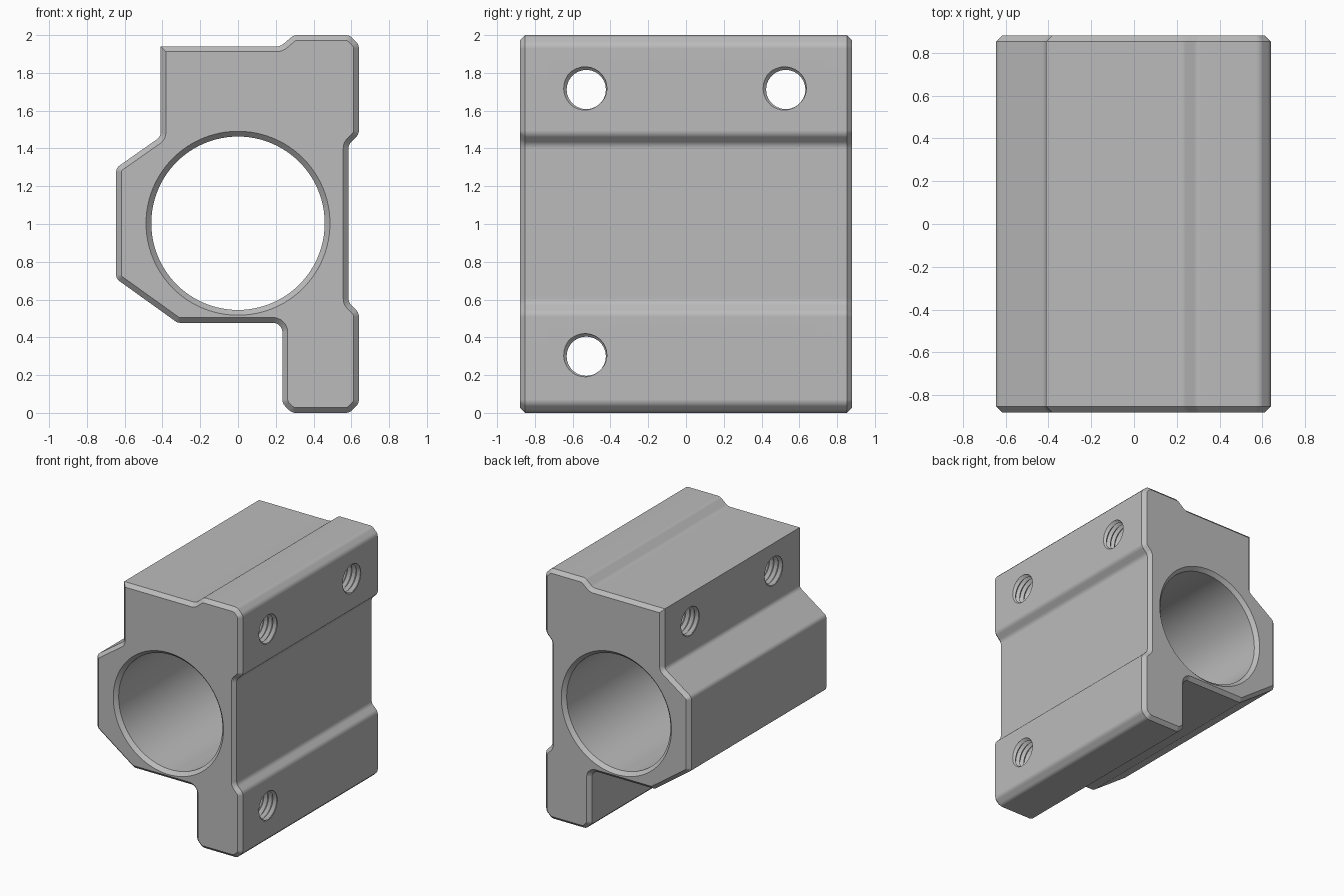
import bpy, bmesh
from math import cos, sin, pi, tan
from mathutils import Vector

HALF, CHAMFER, BORE_Z = 0.88, 0.028, 1.004

if "Cube" in bpy.data.objects:
    bpy.data.objects.remove(bpy.data.objects["Cube"])

grey = bpy.data.materials.new("machined grey")
grey.use_nodes = True
grey.diffuse_color = (0.5, 0.5, 0.5, 1)
grey.node_tree.nodes["Principled BSDF"].inputs["Base Color"].default_value = (0.5, 0.5, 0.5, 1)


def make_object(name, bm):
    bmesh.ops.recalc_face_normals(bm, faces=bm.faces)
    mesh = bpy.data.meshes.new(name)
    bm.to_mesh(mesh)
    bm.free()
    obj = bpy.data.objects.new(name, mesh)
    bpy.context.collection.objects.link(obj)
    mesh.materials.append(grey)
    return obj


def rounded(corners, steps=5):
    """Outline with every corner (x, z, radius) replaced by an arc."""
    out = []
    for i, (x, z, r) in enumerate(corners):
        p = Vector((x, z))
        a = (Vector(corners[i - 1][:2]) - p).normalized()
        b = (Vector(corners[(i + 1) % len(corners)][:2]) - p).normalized()
        if r == 0:
            out.append(p)
            continue
        half = a.angle(b) / 2
        centre = p + (a + b).normalized() * (r / sin(half))
        start = p + a * (r / tan(half)) - centre
        end = p + b * (r / tan(half)) - centre
        for s in range(steps + 1):
            out.append(centre + start.lerp(end, s / steps).normalized() * r)
    return out


# Housing outline: (x, z, corner radius)
outline = rounded([
    (-0.41, 1.94, 0), (0.225, 1.94, 0.06), (0.295, 2.0, 0.05),
    (0.59, 2.0, 0.05), (0.64, 1.95, 0.05),
    (0.64, 1.475, 0.05), (0.585, 1.42, 0.05),
    (0.585, 0.585, 0.05), (0.64, 0.53, 0.05),
    (0.64, 0.05, 0.05), (0.59, 0, 0.05),
    (0.285, 0, 0.05), (0.235, 0.05, 0.05),
    (0.235, 0.477, 0.05), (-0.32, 0.477, 0.04),
    (-0.645, 0.71, 0.04), (-0.645, 1.297, 0.04), (-0.41, 1.462, 0.04),
])

# Housing: extruded outline with chamfered end faces
bm = bmesh.new()
rings = [[bm.verts.new((p.x, y, p.y)) for p in outline] for y in (-HALF, HALF)]
ends = [bm.faces.new(ring) for ring in rings]
for i in range(len(outline)):
    j = (i + 1) % len(outline)
    bm.faces.new((rings[0][i], rings[0][j], rings[1][j], rings[1][i]))
bmesh.ops.recalc_face_normals(bm, faces=bm.faces)
for face, side in zip(ends, (-1, 1)):
    rim = list(face.verts)
    bmesh.ops.inset_region(bm, faces=[face], thickness=CHAMFER, use_even_offset=True)
    for v in rim:
        v.co.y = side * HALF
    outer = {v for e in face.edges for f in e.link_faces if f != face for v in f.verts}
    for v in outer - set(face.verts):
        v.co.y = side * (HALF - CHAMFER)
    for v in face.verts:
        v.co.y = side * HALF
housing = make_object("bearing_housing", bm)

# Bore cutter: a lathe profile flared at both mouths
bm = bmesh.new()
segments, radius, over = 96, 0.459, 0.02
profile = [(-HALF - over, radius + CHAMFER + over), (-HALF + CHAMFER, radius),
           (HALF - CHAMFER, radius), (HALF + over, radius + CHAMFER + over)]
loops = [[bm.verts.new((r * cos(2 * pi * k / segments), y, BORE_Z + r * sin(2 * pi * k / segments)))
          for k in range(segments)] for y, r in profile]
for a, b in zip(loops, loops[1:]):
    for k in range(segments):
        n = (k + 1) % segments
        bm.faces.new((a[k], a[n], b[n], b[k]))
bm.faces.new(loops[0])
bm.faces.new(loops[-1])
bore = make_object("bore_cutter", bm)

# Threaded hole cutters: helical ridge and groove running along x
bm = bmesh.new()
n, pitch, turns = 28, 0.04, 33
start = 0.64 - pitch * 29.875


def helix(y, z, r, offset):
    return [bm.verts.new((start + offset + pitch * k / n,
                          y + r * cos(2 * pi * k / n), z + r * sin(2 * pi * k / n)))
            for k in range(n * turns + 1)]


for y in (-0.528, 0.528):
    for z in (0.3, 1.712):
        crest = helix(y, z, 0.104, 0)
        root = helix(y, z, 0.125, pitch / 2)
        for k in range(n * turns):
            bm.faces.new((crest[k], crest[k + 1], root[k + 1], root[k]))
            if k + n < n * turns:
                bm.faces.new((root[k], root[k + 1], crest[k + n + 1], crest[k + n]))
bmesh.ops.holes_fill(bm, edges=[e for e in bm.edges if e.is_boundary], sides=0)
threads = make_object("thread_cutter", bm)

# Cut the bore and the holes
bpy.ops.object.select_all(action="DESELECT")
housing.select_set(True)
bpy.context.view_layer.objects.active = housing
for cutter in (bore, threads):
    cutter.hide_render = True
    mod = housing.modifiers.new("cut", "BOOLEAN")
    mod.object, mod.operation, mod.solver = cutter, "DIFFERENCE", "EXACT"
    bpy.ops.object.modifier_apply(modifier=mod.name)
    bpy.data.objects.remove(cutter)

# Smooth fillets, crisp chamfers
bpy.ops.object.shade_smooth_by_angle(angle=pi / 6)
weighted = housing.modifiers.new("even shading", "WEIGHTED_NORMAL")
weighted.keep_sharp = True
